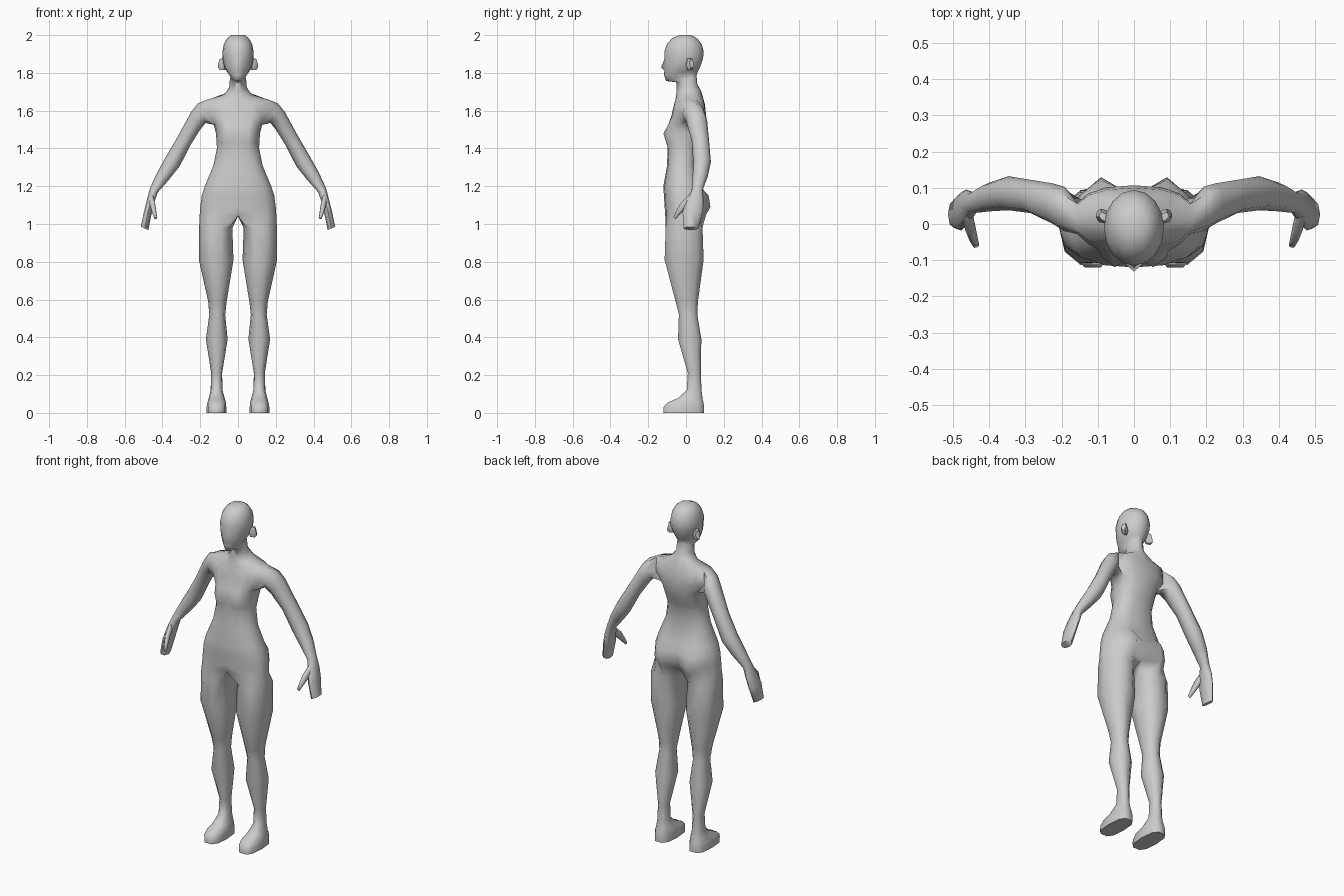
import bpy, bmesh, math
from mathutils import Vector

if "Cube" in bpy.data.objects:
    bpy.data.objects.remove(bpy.data.objects["Cube"])

bm = bmesh.new()


def spow(v, e):
    return math.copysign(abs(v) ** e, v) if abs(v) > 1e-6 else 0.0


def arc(zf, zb, zs, yf, yb, w, e=1.0, bf=0.0, bb=0.0, nose=0.0):
    """Half cross-section (x >= 0) from front centre to back centre, 9 points."""
    front, back = {1: bf, 2: bf * 0.75, 3: bf * 0.1}, {7: bb, 6: bb * 0.45}
    out = []
    for k in range(9):
        t = math.pi * k / 8
        c, s = spow(math.cos(t), e), spow(math.sin(t), e)
        y = (yf + yb) / 2 - (yb - yf) / 2 * c - front.get(k, 0) + back.get(k, 0)
        if k == 0:
            y -= nose
        z = zf + (zb - zf) * (1 - c) / 2 + zs * s
        out.append(bm.verts.new((w * s, y, z)))
    return out


def bridge(a, b, closed=True, skip=()):
    n = len(a)
    for k in range(n if closed else n - 1):
        if k not in skip:
            j = (k + 1) % n
            bm.faces.new((a[k], a[j], b[j], b[k]))


# Head and neck: z front, z back, y front, y back, half width, nose
head = [
    (2.0, 2.0, -.035, .03, .035, 0), (1.985, 1.98, -.072, .062, .058, 0),
    (1.955, 1.95, -.10, .084, .075, 0), (1.91, 1.91, -.115, .094, .083, 0),
    (1.87, 1.875, -.112, .09, .082, .003), (1.83, 1.845, -.113, .08, .074, .019),
    (1.812, 1.83, -.112, .074, .067, .002), (1.79, 1.815, -.113, .068, .056, .004),
    (1.757, 1.80, -.105, .06, .039, 0), (1.75, 1.785, -.05, .056, .043, 0),
    (1.70, 1.74, -.05, .06, .047, 0), (1.665, 1.705, -.055, .08, .072, 0)]
# Torso: z front, side rise, y front, y back, half width, breast, buttock
torso = [
    (1.62, .03, -.066, .10, .165, 0, 0), (1.57, .01, -.078, .107, .168, 0, 0),
    (1.525, 0, -.088, .105, .128, .012, 0), (1.48, 0, -.088, .095, .117, .037, 0),
    (1.43, 0, -.088, .075, .113, .022, 0), (1.40, 0, -.098, .065, .112, .002, 0),
    (1.31, 0, -.10, .055, .13, 0, 0), (1.20, 0, -.12, .075, .176, 0, .006),
    (1.15, 0, -.117, .08, .192, 0, .046), (1.09, 0, -.113, .075, .2, 0, .06),
    (1.045, 0, -.11, .065, .203, 0, .045)]
levels = [arc(a, b, 0, c, d, w, 1.0, nose=n) for a, b, c, d, w, n in head]
first = len(levels)
levels += [arc(z, z + (.015 if z > 1.6 else 0), zs, yf, yb, w, .82, bf, bb)
           for z, zs, yf, yb, w, bf, bb in torso]
for i in range(len(levels) - 1):
    bridge(levels[i], levels[i + 1], False, (3, 4) if i in (first, first + 1) else ())
bm.faces.new(levels[0])

# Arm and hand, grown from the shoulder opening:
# outer x, z, inner x, z, y front, y back
A, B, C = levels[first:first + 3]
ring = [A[3], A[4], A[5], B[5], C[5], C[4], C[3], B[3]]
arm = [
    (.212, 1.638, .172, 1.535, -.02, .103), (.247, 1.595, .2, 1.50, .0, .112),
    (.318, 1.465, .253, 1.415, .03, .122), (.385, 1.35, .308, 1.307, .038, .132),
    (.43, 1.268, .365, 1.235, .035, .115), (.466, 1.19, .424, 1.168, .03, .088),
    (.482, 1.13, .443, 1.115, .0, .095), (.497, 1.07, .457, 1.055, -.018, .088),
    (.514, .985, .475, .968, -.012, .065)]
for xo, zo, xi, zi, yf, yb in arm:
    new = []
    for k in range(8):
        a = math.radians(-45 + 45 * k)
        c, s = spow(math.cos(a), .9), spow(math.sin(a), .9)
        new.append(bm.verts.new(((xo + xi) / 2 + (xo - xi) / 2 * c,
                                 (yf + yb) / 2 + (yb - yf) / 2 * s,
                                 (zo + zi) / 2 + (zo - zi) / 2 * c)))
    bridge(ring, new)
    ring = new
bm.faces.new(ring)

# Leg and foot, grown from half the pelvis plus a crotch point:
# z, inner x, outer x, y front, y back, squareness
ring = levels[-1] + [bm.verts.new((0, -.01, 1.04))]
leg = [
    (.98, .03, .206, -.112, .092, .9), (.81, .024, .207, -.118, .098, .9),
    (.59, .06, .158, -.058, .066, .9), (.52, .068, .152, -.04, .062, .9),
    (.39, .055, .17, -.045, .084, .9), (.21, .084, .142, .008, .08, .9),
    (.12, .082, .145, .002, .084, .9), (.078, .07, .155, -.045, .09, .8),
    (.055, .064, .162, -.10, .096, .7), (.03, .062, .166, -.124, .1, .7),
    (0, .062, .166, -.122, .1, .7)]
for z, xi, xo, yf, yb, e in leg:
    new = []
    for k in range(10):
        a = math.radians(-54 + 36 * k)
        new.append(bm.verts.new(((xi + xo) / 2 + (xo - xi) / 2 * spow(math.sin(a), e),
                                 (yf + yb) / 2 - (yb - yf) / 2 * spow(math.cos(a), e), z)))
    bridge(ring, new)
    ring = new
bm.faces.new(ring)


def finish(name, mesh_bm, angle):
    bmesh.ops.recalc_face_normals(mesh_bm, faces=mesh_bm.faces)
    me = bpy.data.meshes.new(name)
    mesh_bm.to_mesh(me)
    mesh_bm.free()
    ob = bpy.data.objects.new(name, me)
    bpy.context.collection.objects.link(ob)
    bpy.ops.object.select_all(action='DESELECT')
    ob.select_set(True)
    bpy.context.view_layer.objects.active = ob
    bpy.ops.object.shade_smooth_by_angle(angle=math.radians(angle))
    mod = ob.modifiers.new("mirror", 'MIRROR')
    mod.merge_threshold = .0005
    return ob


def tube(name, path, sides, angle):
    """Closed tapering tube along (x, y, z, radius across, radius deep)."""
    b = bmesh.new()
    d = (Vector(path[-1][:3]) - Vector(path[0][:3])).normalized()
    u = d.cross(Vector((0, 0, 1))).normalized()
    v = d.cross(u)
    rings = []
    for x, y, z, ru, rv in path:
        rings.append([b.verts.new(Vector((x, y, z))
                                  + u * ru * math.cos(2 * math.pi * k / sides)
                                  + v * rv * math.sin(2 * math.pi * k / sides))
                      for k in range(sides)])
    for p, q in zip(rings, rings[1:]):
        for k in range(sides):
            j = (k + 1) % sides
            b.faces.new((p[k], p[j], q[j], q[k]))
    b.faces.new(rings[0])
    b.faces.new(rings[-1])
    return finish(name, b, angle)


finish("body", bm, 75)
# Thumbs
tube("thumb", [(.462, .035, 1.14, .015, .025), (.452, -.012, 1.10, .015, .022),
               (.443, -.042, 1.06, .012, .014), (.436, -.06, 1.032, .009, .008)], 6, 75)
# Ears
tube("ear", [(.066, .012, 1.842, .014, .03), (.088, .022, 1.847, .019, .036),
             (.098, .03, 1.85, .014, .026)], 6, 50)
